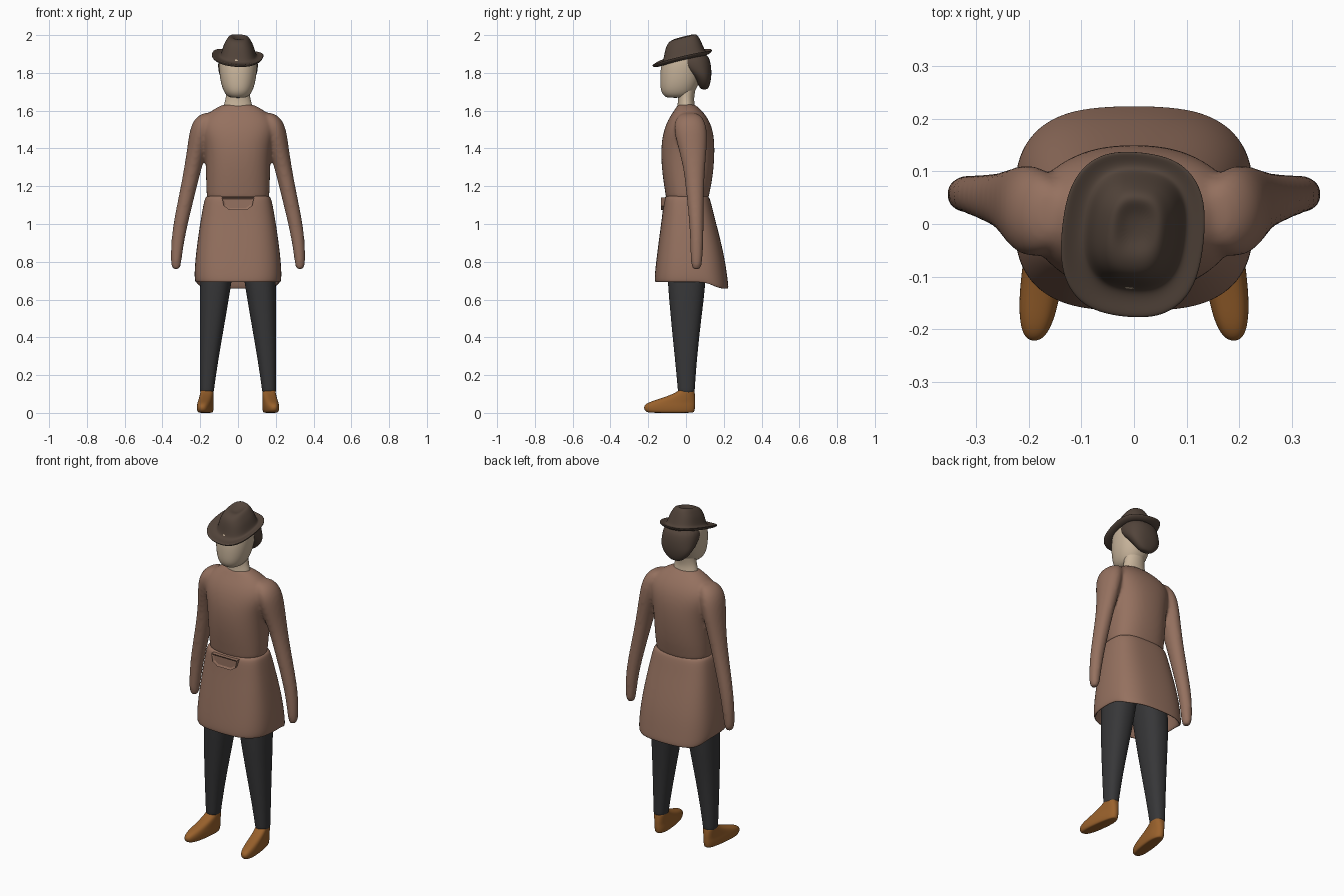
import bpy, bmesh, math
from mathutils import Vector


def material(name, r, g, b):
    m = bpy.data.materials.new(name)
    m.diffuse_color = (r, g, b, 1)
    return m


COAT = material("coat_brown", 0.30, 0.165, 0.115)
SKIN = material("pale_beige", 0.58, 0.46, 0.33)
LEATHER = material("orange_leather", 0.32, 0.12, 0.025)
TROUSER = material("charcoal", 0.038, 0.038, 0.04)
DARK = material("dark_felt", 0.085, 0.058, 0.043)


def power(v, e):
    return math.copysign(abs(v) ** (2 / e), v)


def loft(bm, rings, warp=None, e=2.0, n=24):
    """Skin closed rings (z, centre x, half width, front y, back y) and cap both ends."""
    loops = []
    for z, cx, rx, y0, y1 in rings:
        loop = []
        for i in range(n):
            a = 2 * math.pi * i / n
            p = Vector((cx + rx * power(math.cos(a), e),
                        (y0 + y1) / 2 + (y1 - y0) / 2 * power(math.sin(a), e), z))
            loop.append(bm.verts.new(warp(p) if warp else p))
        loops.append(loop)
    for a, b in zip(loops, loops[1:]):
        for i in range(n):
            j = (i + 1) % n
            bm.faces.new((a[i], a[j], b[j], b[i]))
    bm.faces.new(loops[0])
    bm.faces.new(loops[-1])


def finish(name, bm, mats, subsurf=2):
    bmesh.ops.recalc_face_normals(bm, faces=bm.faces)
    for f in bm.faces:
        f.smooth = True
    me = bpy.data.meshes.new(name)
    bm.to_mesh(me)
    bm.free()
    for m in mats:
        me.materials.append(m)
    ob = bpy.data.objects.new(name, me)
    bpy.context.collection.objects.link(ob)
    if subsurf:
        mod = ob.modifiers.new("smooth", 'SUBSURF')
        mod.levels = mod.render_levels = subsurf
    return ob


def part(name, rings, mat, warp=None, e=2.0):
    bm = bmesh.new()
    loft(bm, rings, warp, e)
    return finish(name, bm, [mat])


# Coat body, sleeves and hands, blended into one skin
bm = bmesh.new()
loft(bm, [(1.115, 0, .165, -.105, .118), (1.15, 0, .167, -.108, .122), (1.22, 0, .17, -.12, .138),
          (1.32, 0, .172, -.132, .15), (1.42, 0, .18, -.133, .153), (1.50, 0, .205, -.118, .143),
          (1.56, 0, .19, -.092, .118), (1.605, 0, .135, -.06, .08), (1.63, 0, .085, -.045, .05),
          (1.635, 0, .07, -.036, .04)], e=2.4)
for s in (-1, 1):
    loft(bm, [(z, s * cx, rx, cy - ry, cy + ry) for z, cx, rx, cy, ry in (
        (1.59, .15, .03, .02, .04), (1.565, .175, .05, .02, .07), (1.51, .193, .062, .022, .092),
        (1.40, .216, .053, .035, .076), (1.30, .238, .047, .043, .058), (1.20, .26, .043, .047, .05),
        (1.08, .287, .041, .052, .042), (.97, .31, .038, .056, .037), (.88, .322, .033, .057, .035),
        (.80, .328, .029, .056, .031), (.765, .328, .022, .055, .024), (.758, .328, .01, .055, .01))])
coat = finish("coat_top_and_arms", bm, [COAT, SKIN, LEATHER])
remesh = coat.modifiers.new("blend", 'REMESH')
remesh.mode = 'VOXEL'
remesh.voxel_size = 0.009
soften = coat.modifiers.new("soften", 'SMOOTH')
soften.factor, soften.iterations = 0.5, 8
baked = bpy.data.meshes.new_from_object(coat.evaluated_get(bpy.context.evaluated_depsgraph_get()))
coat.modifiers.clear()

bm = bmesh.new()
bm.from_mesh(baked)


def cut(test, point, normal):
    faces = [f for f in bm.faces if test(f.calc_center_median())]
    geom = set(faces)
    for f in faces:
        geom.update(f.edges, f.verts)
    bmesh.ops.bisect_plane(bm, geom=list(geom), dist=1e-5, plane_co=point, plane_no=normal)


# Cuff lines: level behind, dipping to a point in front
def near_cuff(c): return abs(c.x) > .24 and .85 < c.z < 1.05
cut(near_cuff, (0, .055, .985), (0, 0, 1))
cut(near_cuff, (0, .055, .985), (0, -1.4, 1))


# Tie and shirt opening lines
def near_shirt(c): return abs(c.x) < .1 and c.y < -.01 and c.z > 1.36
cut(near_shirt, (0, 0, 1.385), (0, 0, 1))
cut(near_shirt, (0, 0, 1.60), (0, 0, 1))
for s in (-1, 1):
    cut(near_shirt, (s * .018, 0, 1.4), (1, 0, 0))
    cut(near_shirt, (s * .033, 0, 1.475), (s * .14, 0, -.028))
    cut(near_shirt, (s * .033, 0, 1.475), (s * .055, 0, .015))

for f in bm.faces:
    f.smooth = True
    c = f.calc_center_median()
    ax = abs(c.x)
    f.material_index = 0
    if ax > .24 and c.z < min(.985, .985 + 1.4 * (c.y - .055)):
        f.material_index = 1
    elif c.y < -.01 and c.z > 1.36:
        if ax < .018 and 1.385 < c.z < 1.60:
            f.material_index = 2
        elif (ax - .033) * .14 < (c.z - 1.475) * .028 and (ax - .033) * .055 + (c.z - 1.475) * .015 > 0:
            f.material_index = 1
bm.to_mesh(baked)
bm.free()
baked.materials.clear()
for m in (COAT, SKIN, LEATHER):
    baked.materials.append(m)
coat.data = baked


# Coat skirt, hollow underneath, hem hanging lower at the back
def hem(p):
    if p.z < .76:
        t = max(0, min(1, (p.y - .09) / .1))
        p.z -= .035 * t * t * (3 - 2 * t)
    return p


part("coat_skirt", [
    (1.15, 0, .13, -.08, .09), (1.148, 0, .168, -.108, .118), (1.135, 0, .178, -.118, .128),
    (1.05, 0, .194, -.126, .148), (.95, 0, .21, -.14, .175), (.82, 0, .227, -.157, .206),
    (.74, 0, .232, -.166, .222), (.70, 0, .23, -.168, .227), (.69, 0, .224, -.163, .222),
    (.70, 0, .214, -.153, .212), (.76, 0, .21, -.145, .20), (.90, 0, .19, -.12, .16)],
    COAT, hem, e=2.9)

# Belt buckle: bevelled plate with a recessed face
bm = bmesh.new()
outline = [(-.085, 1.14), (-.075, 1.095), (-.045, 1.073), (.045, 1.073), (.075, 1.095), (.085, 1.14)]
face = bm.faces.new([bm.verts.new((x, -.107, z)) for x, z in outline])
ext = bmesh.ops.extrude_face_region(bm, geom=[face])["geom"]
bmesh.ops.translate(bm, verts=[v for v in ext if isinstance(v, bmesh.types.BMVert)], vec=(0, -.026, 0))
front = [f for f in ext if isinstance(f, bmesh.types.BMFace)]
bmesh.ops.inset_region(bm, faces=front, thickness=.012)
bmesh.ops.translate(bm, verts=list(front[0].verts), vec=(0, .006, 0))
buckle = finish("belt_buckle", bm, [COAT], 0)
for p in buckle.data.polygons:
    p.use_smooth = False

# Trouser legs and shoes
for s, side in ((-1, "left"), (1, "right")):
    part(side + "_trouser_leg", [(z, s * (a + b) / 2, (b - a) / 2, y0, y1) for z, a, b, y0, y1 in (
        (.105, .128, .201, -.042, .046), (.115, .128, .201, -.043, .046), (.25, .109, .203, -.055, .055),
        (.42, .080, .203, -.073, .072), (.58, .052, .203, -.088, .092), (.70, .033, .201, -.098, .105),
        (.85, .008, .19, -.10, .11), (.95, .005, .18, -.10, .11))], TROUSER, e=2.3)

    def splay(p, s=s):
        p.x += s * max(0, -p.y) * .12
        return p
    part(side + "_shoe", [(z, s * .163, rx, y0, y1) for z, rx, y0, y1 in (
        (0, .026, -.18, .03), (.003, .035, -.208, .042), (.015, .039, -.222, .047),
        (.036, .040, -.225, .05), (.054, .038, -.205, .05), (.07, .037, -.155, .05),
        (.088, .036, -.10, .049), (.11, .035, -.048, .046), (.125, .034, -.036, .042))],
        LEATHER, splay, e=2.5)

# Neck, head and hair
part("neck", [(1.60, 0, .08, -.05, .052), (1.63, 0, .076, -.045, .047), (1.66, 0, .066, -.042, .042),
              (1.70, 0, .062, -.045, .048), (1.76, 0, .065, -.05, .06)], SKIN)
part("head", [(1.668, 0, .03, -.095, -.02), (1.674, 0, .055, -.113, .02), (1.70, 0, .076, -.134, .048),
              (1.75, 0, .093, -.138, .072), (1.82, 0, .102, -.137, .092), (1.88, 0, .102, -.122, .10),
              (1.92, 0, .08, -.09, .08)], SKIN, e=2.2)
part("hair", [(1.712, 0, .02, .085, .108), (1.72, 0, .045, .073, .12), (1.75, 0, .078, .057, .13),
              (1.785, 0, .099, .03, .135), (1.82, 0, .106, -.02, .135), (1.86, 0, .107, -.055, .13),
              (1.91, 0, .09, -.05, .11)], DARK, e=2.3)


# Hat: brim and crown in one sweep, tipped forward and turned slightly
def tip(p):
    a = math.radians(-6)
    x, y = p.x * math.cos(a) - p.y * math.sin(a), p.x * math.sin(a) + p.y * math.cos(a)
    return Vector((x, y, p.z + .25 * y - .06 * x + .016 * (p.x / .137) ** 2))


part("hat", [
    (1.885, 0, .06, -.08, .06), (1.868, 0, .09, -.12, .10), (1.868, 0, .122, -.163, .122),
    (1.879, 0, .138, -.18, .139), (1.889, 0, .136, -.178, .138), (1.884, 0, .115, -.152, .122),
    (1.885, .003, .097, -.128, .106), (1.90, .004, .090, -.12, .098), (1.94, .004, .080, -.112, .083),
    (1.965, .004, .068, -.105, .072), (1.987, .004, .055, -.092, .06), (1.996, .004, .04, -.06, .045),
    (1.982, .004, .018, -.03, .02)], DARK, tip, e=2.6)
